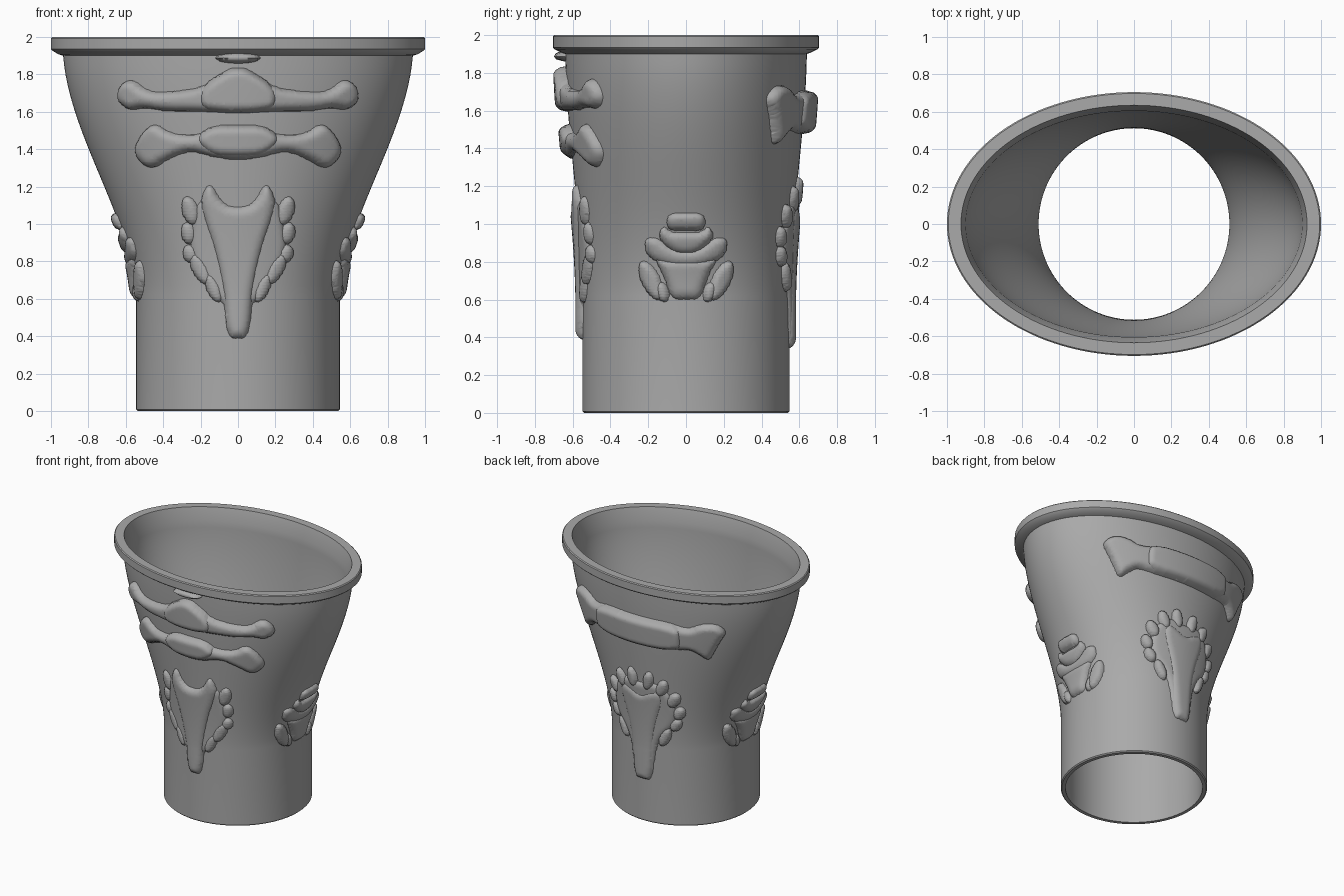
import bpy, bmesh, math
from mathutils import Vector
from mathutils.geometry import intersect_point_line

if "Cube" in bpy.data.objects:
    bpy.data.objects.remove(bpy.data.objects["Cube"])

grey = bpy.data.materials.new("plain_grey")
grey.use_nodes = True
grey.diffuse_color = (0.4, 0.4, 0.4, 1)
grey.node_tree.nodes["Principled BSDF"].inputs["Base Color"].default_value = (0.4, 0.4, 0.4, 1)

NECK, TOP = 0.62, 1.9


def radii(z):
    """Half widths of the outer wall: round below the neck, oval at the top."""
    t = min(max((z - NECK) / (TOP - NECK), 0), 1)
    t = 0.75 * t * t * (3 - 2 * t) + 0.25 * t
    return 0.545 + 0.39 * t, 0.548 + 0.092 * t


def finish(name, bm, angle):
    mesh = bpy.data.meshes.new(name)
    bm.to_mesh(mesh)
    bm.free()
    obj = bpy.data.objects.new(name, mesh)
    bpy.context.collection.objects.link(obj)
    mesh.materials.append(grey)
    bpy.ops.object.select_all(action='DESELECT')
    obj.select_set(True)
    bpy.context.view_layer.objects.active = obj
    bpy.ops.object.shade_smooth_by_angle(angle=math.radians(angle))
    return obj


def loft(name, sections, sides=128):
    """Closed loop of oval sections (z, half width, half depth)."""
    bm = bmesh.new()
    rings = []
    for z, a, b in sections:
        turn = [2 * math.pi * i / sides for i in range(sides)]
        rings.append([bm.verts.new((a * math.cos(t), b * math.sin(t), z)) for t in turn])
    for r, s in zip(rings, rings[1:] + rings[:1]):
        for i in range(sides):
            j = (i + 1) % sides
            bm.faces.new((r[i], r[j], s[j], s[i]))
    bmesh.ops.recalc_face_normals(bm, faces=bm.faces)
    return finish(name, bm, 35)


# Hollow body: outer wall upwards, flared lip, inner wall downwards
levels = [NECK + (TOP - NECK) * i / 24 for i in range(25)]
outer = [(0, 0.537, 0.54), (0.008, 0.545, 0.548)] + [(z, *radii(z)) for z in levels]
lip = [(1.907, 0.96, 0.66), (1.925, 0.99, 0.695), (1.935, 1, 0.705),
       (1.993, 1, 0.705), (2, 0.993, 0.698), (2, 0.925, 0.635)]
inner = [(z, radii(z)[0] - 0.035, radii(z)[1] - 0.035) for z in reversed(levels)]
loft("hollow_body", outer + lip + inner + [(0, 0.51, 0.512)])


def on_wall(u, z, side):
    """Point and outward normal on the wall for a flat pattern position."""
    a, b = radii(z)
    if side in ("front", "back"):
        y = b * math.sqrt(max(0, 1 - (u / a) ** 2))
        p = Vector((u, -y if side == "front" else y, z))
    else:
        x = a * math.sqrt(max(0, 1 - (u / b) ** 2))
        p = Vector((x if side == "left" else -x, u, z))
    return p, Vector((p.x / a ** 2, p.y / b ** 2, 0)).normalized()


def rounded(points, passes=2):
    """Cut the corners of a closed outline."""
    for _ in range(passes):
        pairs = zip(points, points[1:] + points[:1])
        points = [p.lerp(q, f) for p, q in pairs for f in (0.25, 0.75)]
    return points


def relief(name, outline, side, height, soft=0.05, base=-0.015, step=0.016):
    """Puffy plate that follows the wall inside an outline."""
    outline = rounded([Vector((u, z, 0)) for u, z in outline])
    bm = bmesh.new()
    bm.faces.new([bm.verts.new(p) for p in outline])
    bmesh.ops.triangulate(bm, faces=bm.faces[:])
    for axis in range(2):
        lo, hi = min(p[axis] for p in outline), max(p[axis] for p in outline)
        normal = Vector((axis == 0, axis == 1, 0))
        for k in range(1, int((hi - lo) / step) + 1):
            bmesh.ops.bisect_plane(bm, geom=bm.verts[:] + bm.edges[:] + bm.faces[:], dist=1e-5,
                                   plane_co=normal * (lo + k * step), plane_no=normal)
    edges = list(zip(outline, outline[1:] + outline[:1]))
    for v in bm.verts:
        d = 1
        for p, q in edges:
            near, f = intersect_point_line(v.co, p, q)
            d = min(d, (v.co - (p.lerp(q, min(max(f, 0), 1)))).length)
        rise = math.sqrt(max(0, 1 - (1 - min(d / soft, 1)) ** 2))
        p, n = on_wall(v.co.x, v.co.y, side)
        v.co = p + n * (base + (height - base) * rise)
    bm.normal_update()
    if sum(f.normal.dot(Vector((f.calc_center_median().x, f.calc_center_median().y, 0)))
           for f in bm.faces) < 0:
        bmesh.ops.reverse_faces(bm, faces=bm.faces[:])
    finish(name, bm, 80)


def both(half):
    """Mirror a half outline, listed from top centre to bottom centre."""
    return half + [(-u, z) for u, z in reversed(half) if u > 0]


def oval(u, z, w, h, tilt=0):
    c, s = math.cos(tilt), math.sin(tilt)
    ring = [(w * math.cos(t * math.pi / 6), h * math.sin(t * math.pi / 6)) for t in range(12)]
    return [(u + x * c - y * s, z + x * s + y * c) for x, y in ring]


def lobes(name, spots, side, height):
    for u, z, w, h, tilt in spots:
        for s, word in ((1, "a"), (-1, "b")):
            relief(f"{name}_{word}", oval(s * u, z, w, h, s * tilt), side, height, 0.04)


# Front bars, each with a raised centre panel
relief("front_upper_bar", both([(0, 1.82), (.07, 1.81), (.2, 1.73), (.36, 1.71), (.48, 1.71), (.56, 1.78),
       (.63, 1.75), (.65, 1.66), (.58, 1.6), (.5, 1.62), (.4, 1.6), (.2, 1.6), (0, 1.585)]), "front", 0.05)
relief("front_upper_panel", both([(0, 1.84), (.06, 1.83), (.21, 1.73), (.21, 1.61), (.08, 1.59), (0, 1.59)]),
       "front", 0.066)
relief("front_lower_bar", both([(0, 1.53), (.13, 1.53), (.2, 1.48), (.35, 1.48), (.45, 1.55), (.53, 1.47),
       (.56, 1.37), (.47, 1.28), (.36, 1.35), (.25, 1.39), (.12, 1.35), (0, 1.34)]), "front", 0.045)
relief("front_lower_panel", both([(0, 1.53), (.15, 1.53), (.24, 1.45), (.15, 1.36), (0, 1.35)]),
       "front", 0.06)
relief("front_rim_bead", oval(0, 1.888, .125, .034), "front", 0.06, 0.035)

# Front crest: leaf base, pointed shield and beaded edges
relief("front_crest_base", both([(0, 1.07), (.13, 1.13), (.22, 1.13), (.25, 1.0), (.27, .85), (.2, .72),
       (.12, .6), (.07, .56), (.06, .4), (0, .39)]), "front", 0.02)
relief("front_crest_shield", both([(0, 1.09), (.08, 1.11), (.15, 1.24), (.21, 1.13), (.19, 1.03), (.13, .86),
       (.08, .62), (.07, .45), (.04, .385), (0, .385)]), "front", 0.038, 0.06)
lobes("front_crest_lobe", [(.255, 1.07, .05, .085, -.3), (.265, .95, .045, .065, -.2),
      (.255, .84, .045, .055, -.3), (.2, .76, .05, .1, -.5), (.13, .66, .045, .09, -.4)], "front", 0.03)

# Back bar with stepped centre
relief("back_bar", both([(0, 1.7), (.3, 1.7), (.42, 1.68), (.5, 1.73), (.61, 1.74), (.67, 1.67), (.62, 1.58),
       (.58, 1.5), (.53, 1.4), (.46, 1.47), (.41, 1.5), (.3, 1.48), (0, 1.47)]), "back", 0.05)
relief("back_bar_panel", both([(0, 1.71), (.36, 1.71), (.38, 1.6), (.36, 1.48), (0, 1.47)]), "back", 0.07)

# Back crest: crowned leaf with a tapering stem
relief("back_crest_base", both([(0, 1.14), (.14, 1.17), (.23, 1.1), (.28, .97), (.26, .82), (.16, .72),
       (.11, .6), (.08, .34), (0, .34)]), "back", 0.022)
relief("back_crest_shield", both([(0, 1.05), (.07, 1.09), (.16, 1.12), (.2, 1.03), (.13, .82), (.1, .65),
       (.08, .34), (0, .34)]), "back", 0.035, 0.06)
lobes("back_crest_lobe", [(.07, 1.17, .05, .085, -.2), (.18, 1.13, .05, .08, -.4), (.26, 1.04, .05, .075, -.5),
      (.29, .93, .045, .065, -.4), (.26, .83, .045, .065, -.5), (.18, .72, .045, .09, -.4)], "back", 0.036)

# Side crests: stacked caps over a shield with wings
for side in ("left", "right"):
    relief(side + "_top_cap", both([(0, 1.06), (.09, 1.06), (.11, 1.01), (.09, .96), (0, .96)]),
           side, 0.035, 0.04)
    relief(side + "_middle_cap", both([(0, .96), (.08, .96), (.12, 1.0), (.16, .93), (.08, .85), (0, .83)]),
           side, 0.035, 0.05)
    relief(side + "_lower_cap", both([(0, .86), (.07, .87), (.16, .94), (.23, .92), (.21, .82), (.09, .77),
           (0, .76)]), side, 0.03, 0.05)
    relief(side + "_shield", both([(0, .82), (.1, .82), (.18, .83), (.12, .72), (.08, .6), (0, .595)]),
           side, 0.035, 0.06)
    lobes(side + "_wing", [(.185, .7, .055, .12, -.45), (.125, .64, .04, .06, -.3)], side, 0.032)
